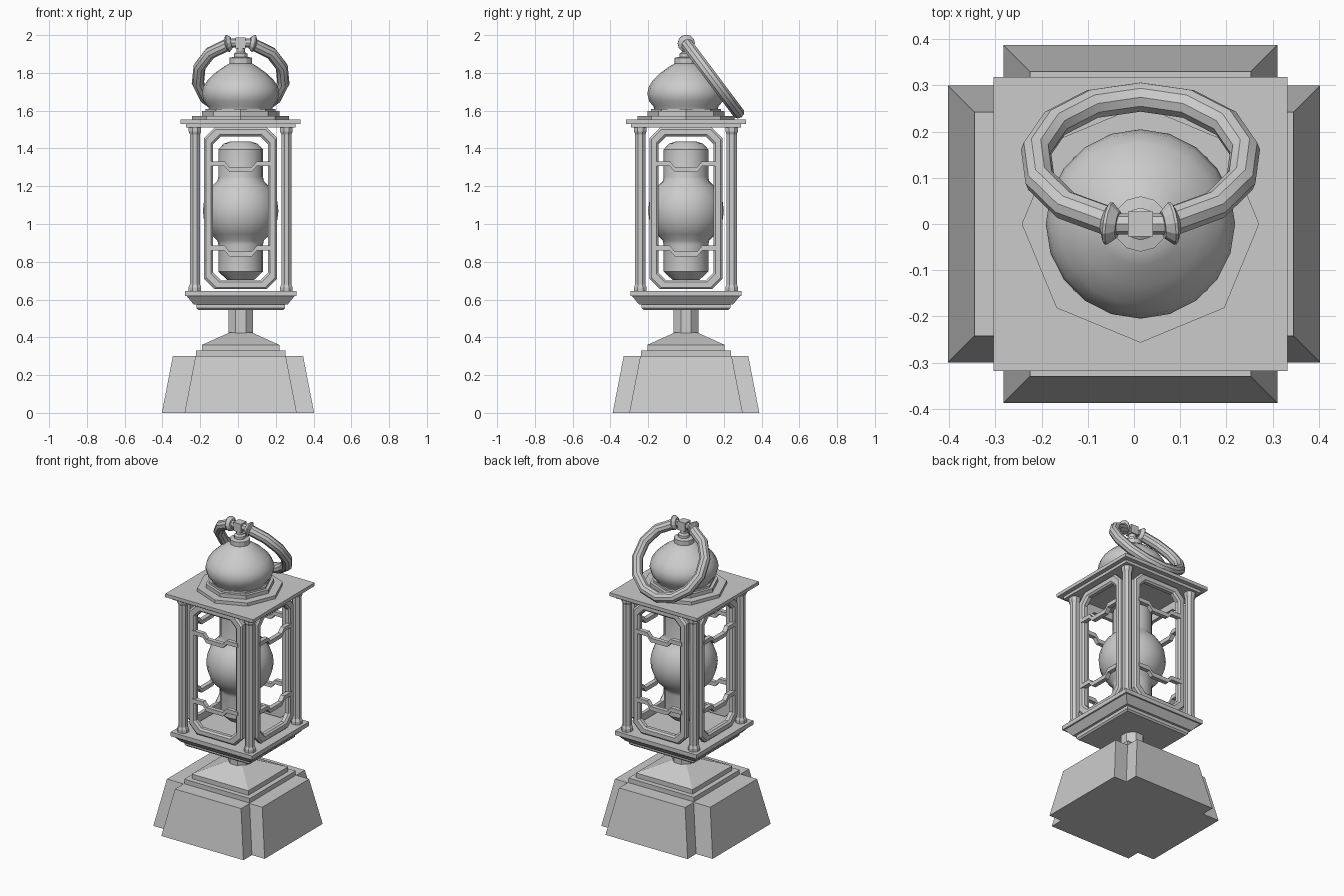
import bpy, bmesh
from math import pi, cos, sin, sqrt, radians
from mathutils import Matrix, Vector

if "Cube" in bpy.data.objects:
    bpy.data.objects.remove(bpy.data.objects["Cube"])

CX = 0.014  # lantern axis


def finish(name, bm, smooth=False):
    bmesh.ops.recalc_face_normals(bm, faces=bm.faces)
    me = bpy.data.meshes.new(name)
    bm.to_mesh(me)
    bm.free()
    ob = bpy.data.objects.new(name, me)
    bpy.context.collection.objects.link(ob)
    if smooth:
        bpy.ops.object.select_all(action='DESELECT')
        ob.select_set(True)
        bpy.context.view_layer.objects.active = ob
        bpy.ops.object.shade_smooth_by_angle(angle=radians(35))
    return ob


def skin(bm, rings, caps=True, closed=False):
    """Bridge successive vertex rings with quads."""
    vs = [[bm.verts.new(p) for p in r] for r in rings]
    pairs = list(zip(vs, vs[1:])) + ([(vs[-1], vs[0])] if closed else [])
    for a, b in pairs:
        for i in range(len(a)):
            j = (i + 1) % len(a)
            bm.faces.new((a[i], a[j], b[j], b[i]))
    if caps:
        bm.faces.new(vs[0])
        bm.faces.new(vs[-1])


def lathe(name, prof, n, x=CX, y=0, phase=0.0, scale=1.0, smooth=False, mat=None):
    bm = bmesh.new()
    skin(bm, [[(x + r * scale * cos(2 * pi * i / n + phase),
                y + r * scale * sin(2 * pi * i / n + phase), z)
               for i in range(n)] for r, z in prof])
    if mat:
        bm.transform(mat)
    return finish(name, bm, smooth)


def square(name, prof, x=CX, y=0):
    return lathe(name, prof, 4, x, y, pi / 4, sqrt(2))


def block(name, x, hx, hy, taper, h):
    bm = bmesh.new()
    skin(bm, [[(x + sx * (hx - t), sy * (hy - t), z)
               for sx, sy in ((-1, -1), (1, -1), (1, 1), (-1, 1))]
              for t, z in ((0, 0), (taper, h))])
    finish(name, bm)


# cross-shaped plinth
block("plinth_wide", 0, 0.403, 0.30, 0.058, 0.30)
block("plinth_deep", CX, 0.297, 0.388, 0.058, 0.30)

# stepped foot and stem
square("foot", [(0.237, 0.29), (0.237, 0.33), (0.205, 0.33), (0.205, 0.36),
                (0.06, 0.425)])
lathe("stem", [(0.071, 0.42), (0.071, 0.56)], 8, phase=pi / 8)

# lantern floor and roof slab
square("floor", [(0.225, 0.545), (0.235, 0.555), (0.235, 0.575), (0.25, 0.575),
                 (0.285, 0.618), (0.295, 0.618), (0.295, 0.645)])
square("roof", [(0.29, 1.512), (0.29, 1.53), (0.318, 1.53), (0.318, 1.552)])

# corner posts with end caps
for sx in (-1, 1):
    for sy in (-1, 1):
        lathe("corner_post", [(0.036, 0.64), (0.036, 0.665), (0.029, 0.68),
                              (0.029, 1.475), (0.036, 1.49), (0.036, 1.52)],
              8, CX + sx * 0.242, sy * 0.242, pi / 8)


def octagon(hw, z0, z1, c, y):
    return [(-hw, y, z0 + c), (-hw + c, y, z0), (hw - c, y, z0), (hw, y, z0 + c),
            (hw, y, z1 - c), (hw - c, y, z1), (-hw + c, y, z1), (-hw, y, z1 - c)]


def bar(bm, zc):
    """Window bar with a dropped middle."""
    path = [(-0.165, 0), (-0.085, 0), (-0.06, -0.03), (0.06, -0.03),
            (0.085, 0), (0.165, 0)]
    loop = [(x, z + zc) for x, z in path] + [(x, z + zc - 0.026) for x, z in path[::-1]]
    skin(bm, [[(x, y, z) for x, z in loop] for y in (-0.262, -0.234)])


# window frames and bars on four sides
for k in range(4):
    m = Matrix.Translation((CX, 0, 0)) @ Matrix.Rotation(k * pi / 2, 4, 'Z')
    bm = bmesh.new()
    skin(bm, [octagon(0.193 - d, 0.655 + d, 1.51 - d, 0.055 - 0.3 * d, y)
              for d, y in ((0, -0.225), (0, -0.248), (0.01, -0.258),
                           (0.037, -0.258), (0.047, -0.248), (0.047, -0.225))],
         caps=False, closed=True)
    bm.transform(m)
    finish("window_frame", bm)
    bm = bmesh.new()
    for zc in (1.332, 0.885):
        bar(bm, zc)
    bm.transform(m)
    finish("window_bars", bm)

# lamp body: cylinder ends with a round globe
globe = [(0.2 * cos(radians(a)), 1.07 + 0.2 * sin(radians(a))) for a in range(-52, 53, 13)]
lathe("lamp_globe", [(0.07, 0.703), (0.118, 0.748), (0.118, 0.89)] + globe +
      [(0.118, 1.25), (0.118, 1.395), (0.09, 1.425), (0.05, 1.438)], 20, smooth=True)

# octagonal steps and dome
lathe("dome_step", [(0.257, 1.545), (0.257, 1.573), (0.205, 1.573), (0.205, 1.597),
                    (0.185, 1.597), (0.185, 1.61)], 8)
lathe("dome", [(0.165, 1.60), (0.172, 1.622), (0.195, 1.65), (0.205, 1.69),
               (0.198, 1.725), (0.175, 1.762), (0.135, 1.80), (0.09, 1.832),
               (0.06, 1.85)], 20, smooth=True)
lathe("neck", [(0.06, 1.84), (0.06, 1.88), (0.035, 1.885), (0.035, 1.902),
               (0.022, 1.91), (0.022, 1.94)], 12)
square("ring_lug", [(0.027, 1.93), (0.027, 1.987)])

# carrying ring, tilted to the back, with rod and flanges
TOP = Vector((CX, 0, 1.958))
axis_x = Matrix.Translation(TOP) @ Matrix.Rotation(pi / 2, 4, 'Y')
lathe("ring_rod", [(0.023, -0.08), (0.023, 0.08)], 8, x=0, mat=axis_x)
down = Vector((0, 0.6, -0.8))
R, A0, N = 0.229, 0.31, 12
side = Vector((1, 0, 0))
normal = side.cross(down)
rings = []
for i in range(N + 1):
    a = A0 + (2 * pi - 2 * A0) * i / N
    out = side * sin(a) - down * cos(a)
    c = TOP + down * R + out * R
    rings.append([c + (out * cos(t) + normal * sin(t)) * 0.033
                  for t in (2 * pi * j / 10 for j in range(10))])
bm = bmesh.new()
skin(bm, rings)
finish("carrying_ring", bm, True)
for s in (-1, 1):
    tilt = (Matrix.Translation(TOP + Vector((s * 0.06, 0, 0)))
            @ Matrix.Rotation(0.25 * s, 4, normal) @ Matrix.Rotation(s * pi / 2, 4, 'Y'))
    lathe("ring_flange", [(0.03, -0.012), (0.046, 0.006), (0.046, 0.012), (0.025, 0.022)],
          12, x=0, mat=tilt)
